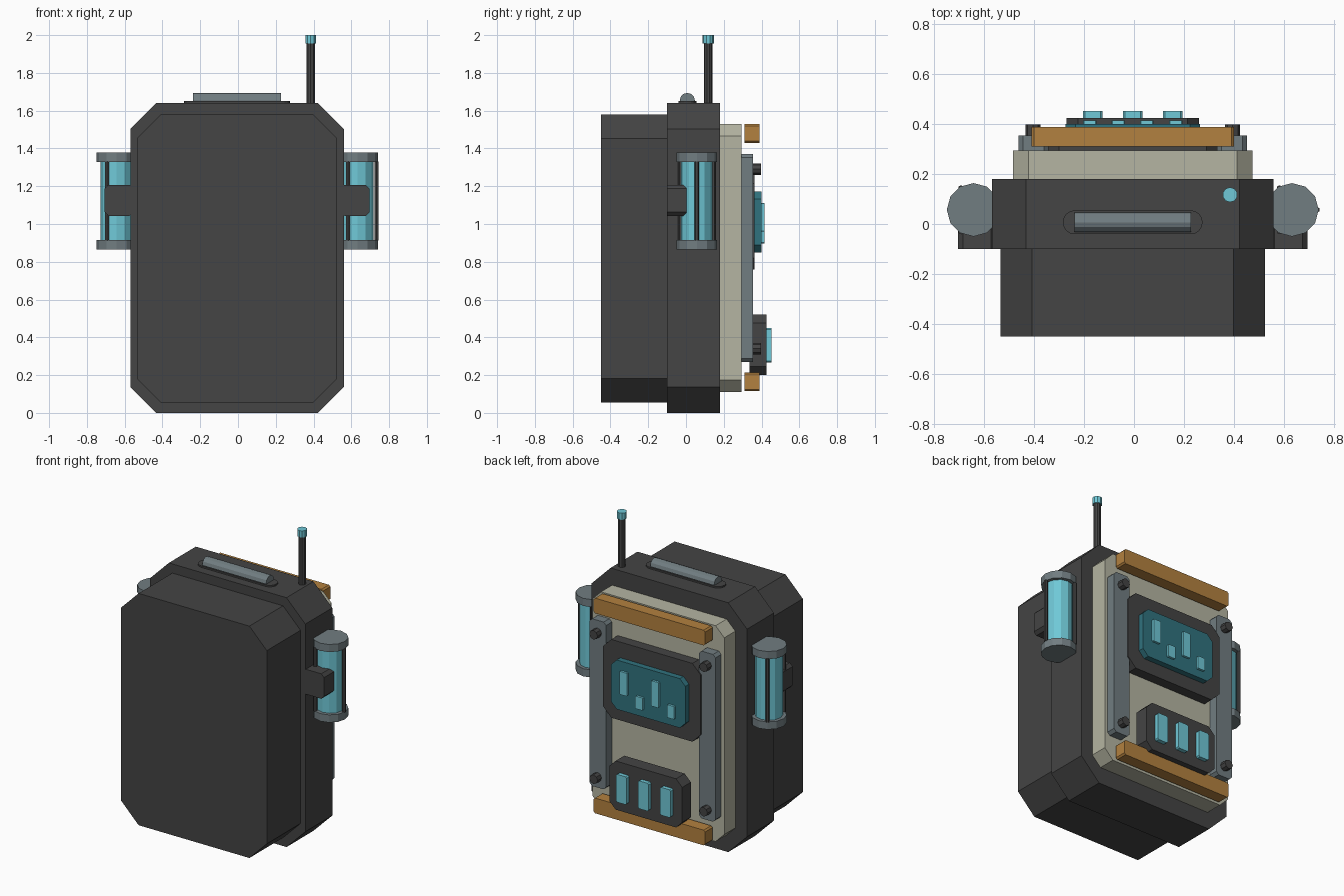
import bpy, bmesh, math
from mathutils import Matrix

if "Cube" in bpy.data.objects:
    bpy.data.objects.remove(bpy.data.objects["Cube"])

CX = -0.005  # shared centre line


def material(name, r, g, b):
    m = bpy.data.materials.new(name)
    m.use_nodes = True
    m.diffuse_color = (r, g, b, 1)
    m.node_tree.nodes["Principled BSDF"].inputs["Base Color"].default_value = (r, g, b, 1)
    return m


DARK = material("charcoal", 0.058, 0.058, 0.058)
GREY = material("steel grey", 0.165, 0.205, 0.22)
CREAM = material("cream", 0.46, 0.46, 0.36)
GOLD = material("ochre", 0.45, 0.22, 0.05)
CYAN = material("cyan", 0.16, 0.58, 0.68)
TEAL = material("deep teal", 0.03, 0.17, 0.21)


def finish(bm, name, mat):
    bmesh.ops.recalc_face_normals(bm, faces=bm.faces)
    me = bpy.data.meshes.new(name)
    bm.to_mesh(me)
    bm.free()
    me.materials.append(mat)
    ob = bpy.data.objects.new(name, me)
    bpy.context.collection.objects.link(ob)
    return ob


def plate(name, mat, x, w, z0, z1, y0, y1, cut):
    """Chamfered rectangle in the xz plane, extruded from y0 to y1."""
    bm = bmesh.new()
    h, zc = (z1 - z0) / 2, (z0 + z1) / 2
    a = w / 2
    outline = []
    for sx, sz in ((1, 1), (-1, 1), (-1, -1), (1, -1)):
        pair = [(sx * a, sz * (h - cut)), (sx * (a - cut), sz * h)]
        outline += pair if sx * sz > 0 else pair[::-1]
    face = bm.faces.new([bm.verts.new((x + u, y0, zc + v)) for u, v in outline])
    ext = bmesh.ops.extrude_face_region(bm, geom=[face])["geom"]
    bmesh.ops.translate(bm, vec=(0, y1 - y0, 0),
                        verts=[g for g in ext if isinstance(g, bmesh.types.BMVert)])
    return finish(bm, name, mat)


def cylinder(name, mat, centre, radius, length, sides, axis="Z"):
    bm = bmesh.new()
    bmesh.ops.create_cone(bm, cap_ends=True, segments=sides, radius1=radius,
                          radius2=radius, depth=length)
    turn = {"Z": Matrix(), "X": Matrix.Rotation(math.pi / 2, 4, "Y"),
            "Y": Matrix.Rotation(math.pi / 2, 4, "X")}[axis]
    bm.transform(Matrix.Translation(centre) @ turn)
    return finish(bm, name, mat)


# Main body, front pack and back panel
plate("main_shell", DARK, CX, 1.13, 0, 1.64, -0.10, 0.18, 0.137)
plate("front_pack", DARK, CX, 1.06, 0.055, 1.58, -0.45, -0.10, 0.127)
plate("back_panel", CREAM, CX, 0.96, 0.11, 1.53, 0.18, 0.295, 0.063)

# Padded bars across the top and bottom of the back
for label, z in (("upper", 1.43), ("lower", 0.115)):
    plate(label + "_bar", GOLD, CX, 0.81, z, z + 0.1, 0.31, 0.388, 0.01)

# Side rails with bolts
for label, s in (("left", 1), ("right", -1)):
    plate(label + "_rail", GREY, CX + s * 0.398, 0.12, 0.27, 1.37, 0.29, 0.355, 0.018)
    for end, z in (("upper", 1.29), ("lower", 0.34)):
        cylinder(f"{label}_{end}_bolt", DARK, (CX + s * 0.4, 0.373, z), 0.03, 0.05, 8, "Y")

# Screen with bar readouts
plate("screen_frame", DARK, CX, 0.71, 0.76, 1.275, 0.295, 0.362, 0.06)
plate("screen", TEAL, CX, 0.54, 0.848, 1.172, 0.36, 0.4, 0.04)
for i, (z0, z1) in enumerate(((0.96, 1.112), (0.897, 0.98), (0.945, 1.112), (0.9, 0.985))):
    plate(f"readout_bar_{i + 1}", CYAN, CX + 0.172 - 0.115 * i, 0.054,
          z0, z1, 0.39, 0.415, 0.004)

# Lower control box with three lamps
plate("control_box", DARK, CX, 0.53, 0.2, 0.52, 0.335, 0.425, 0.045)
for i in range(3):
    plate(f"lamp_{i + 1}", CYAN, CX + 0.16 * (1 - i), 0.077, 0.267, 0.45, 0.415, 0.452, 0.008)

# Carry handle on a rounded base
bm = bmesh.new()
ring = []
for s in (1, -1):
    for k in range(9):
        a = math.pi * (k / 8 - 0.5)
        ring.append(bm.verts.new((CX + s * (0.232 + 0.048 * math.cos(a)),
                                  0.007 + s * 0.048 * math.sin(a), 1.638)))
base = bm.faces.new(ring)
ext = bmesh.ops.extrude_face_region(bm, geom=[base])["geom"]
bmesh.ops.translate(bm, vec=(0, 0, 0.012),
                    verts=[g for g in ext if isinstance(g, bmesh.types.BMVert)])
finish(bm, "handle_base", DARK)
cylinder("handle_grip", GREY, (CX, 0.007, 1.654), 0.04, 0.465, 12, "X")

# Antenna
cylinder("antenna_rod", DARK, (0.385, 0.117, 1.8), 0.023, 0.34, 10)
cylinder("antenna_tip", CYAN, (0.385, 0.117, 1.978), 0.03, 0.044, 10)

# Side canisters with end caps, guard rods and brackets
for label, s in (("left", 1), ("right", -1)):
    x, y = CX + s * 0.638, 0.057
    cylinder(label + "_canister", CYAN, (x, y, 1.122), 0.084, 0.42, 12)
    for end, z in (("upper", 1.353), ("lower", 0.89)):
        cylinder(f"{label}_{end}_cap", GREY, (x, y, z), 0.107, 0.05, 12)
    for k in range(3):
        a = k * math.tau / 3
        cylinder(f"{label}_guard_rod_{k + 1}", DARK,
                 (x + 0.1 * math.cos(a), y + 0.1 * math.sin(a), 1.122), 0.012, 0.42, 6)
    plate(label + "_bracket", DARK, CX + s * 0.625, 0.152, 1.043, 1.207, -0.10, 0.002, 0.02)
